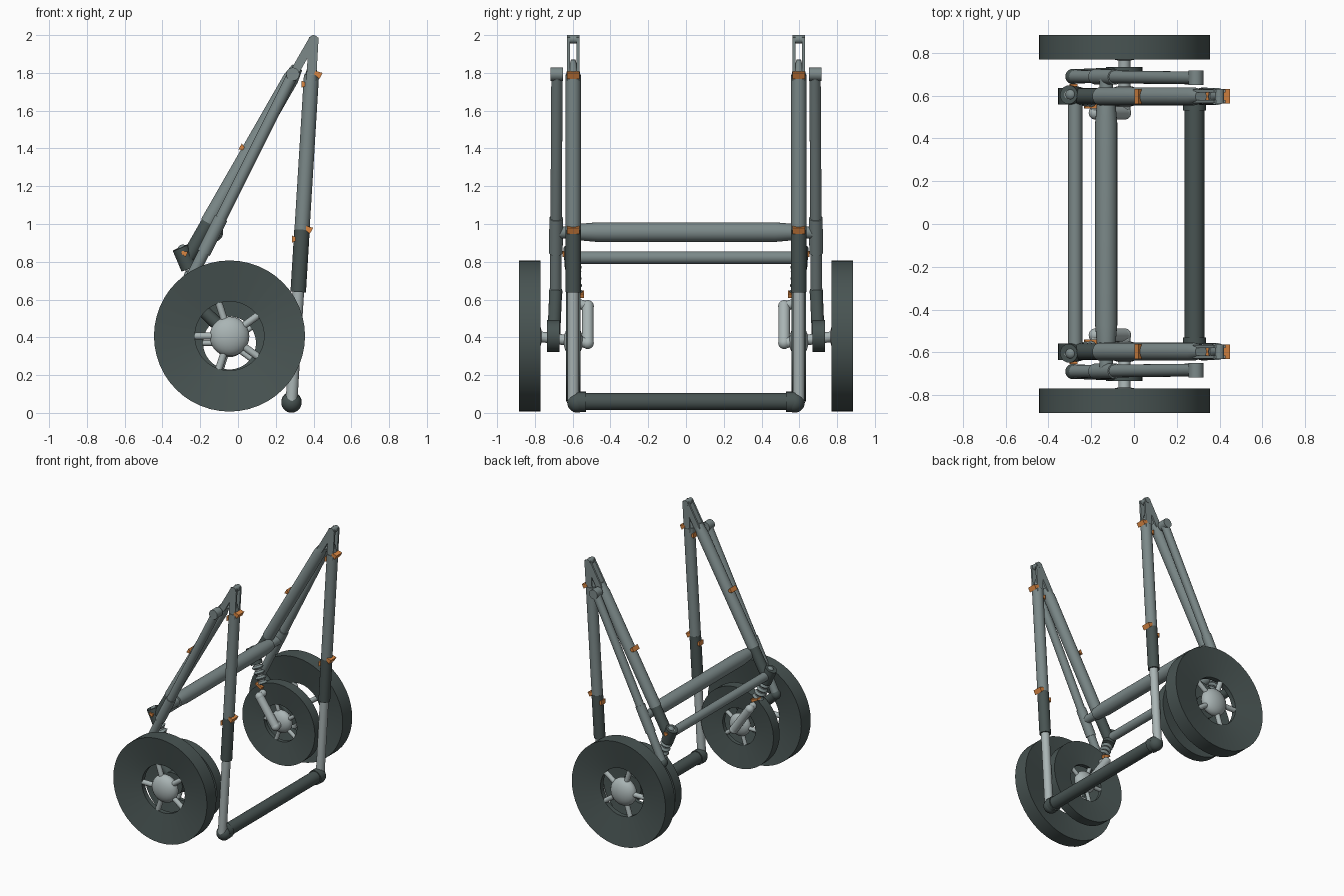
import bpy, bmesh, math
from mathutils import Vector, Matrix

if "Cube" in bpy.data.objects:
    bpy.data.objects.remove(bpy.data.objects["Cube"])


def material(name, rgb):
    m = bpy.data.materials.new(name)
    m.diffuse_color = (*rgb, 1)
    m.use_nodes = True
    m.node_tree.nodes["Principled BSDF"].inputs["Base Color"].default_value = m.diffuse_color
    return m


GREY = material("strut grey", (0.20, 0.25, 0.25))
DARK = material("dark grey", (0.065, 0.088, 0.085))
PALE = material("pale metal", (0.40, 0.46, 0.46))
ORANGE = material("orange clip", (0.70, 0.24, 0.055))


def finish(name, bm, mat, smooth=True):
    bmesh.ops.recalc_face_normals(bm, faces=bm.faces)
    me = bpy.data.meshes.new(name)
    bm.to_mesh(me)
    bm.free()
    me.materials.append(mat)
    ob = bpy.data.objects.new(name, me)
    bpy.context.collection.objects.link(ob)
    if smooth:
        bpy.context.view_layer.objects.active = ob
        bpy.ops.object.select_all(action='DESELECT')
        ob.select_set(True)
        bpy.ops.object.shade_smooth_by_angle(angle=math.radians(40))
    return ob


def tube(name, axis_pts, mat, n=24):
    """Lathe a capped tube along a straight axis: list of (point, radius)."""
    bm = bmesh.new()
    a, b = Vector(axis_pts[0][0]), Vector(axis_pts[-1][0])
    rot = (b - a).to_track_quat('Z', 'Y')
    rings = []
    for p, r in axis_pts:
        rings.append([bm.verts.new(Vector(p) + rot @ Vector(
            (r * math.cos(2 * math.pi * i / n), r * math.sin(2 * math.pi * i / n), 0)))
            for i in range(n)])
    for u, v in zip(rings, rings[1:]):
        for i in range(n):
            j = (i + 1) % n
            bm.faces.new((u[i], u[j], v[j], v[i]))
    bm.faces.new(rings[0])
    bm.faces.new(rings[-1])
    return finish(name, bm, mat)


def rod(name, a, b, r, mat, n=24):
    return tube(name, [(a, r), (b, r)], mat, n)


def ball(name, c, r, mat, flat=1.0):
    bm = bmesh.new()
    bmesh.ops.create_uvsphere(bm, u_segments=24, v_segments=14, radius=r)
    bm.transform(Matrix.Translation(c) @ Matrix.Diagonal((1, flat, 1, 1)))
    return finish(name, bm, mat)


def box(name, c, size, angle, mat, pinch=1.0):
    """Box turned about the y axis; pinch narrows its inner (-x) end."""
    bm = bmesh.new()
    for v in bmesh.ops.create_cube(bm)["verts"]:
        if v.co.x < 0:
            v.co.z *= pinch
    bm.transform(Matrix.Translation(c) @ Matrix.Rotation(angle, 4, 'Y')
                 @ Matrix.Diagonal((*size, 1)))
    return finish(name, bm, mat, False)


def clip(name, c, size, angle):
    return box(name, c, size, angle, ORANGE, 0.5)


def lerp(a, b, t):
    return Vector(a).lerp(Vector(b), t)


def wheel(name, c, R, half, hole, web):
    # Tread with a dished face on both sides and an open centre
    prof = [(R, -half), (R, half), (hole, web), (hole, -web)]
    bm = bmesh.new()
    n = 48
    rings = [[bm.verts.new((c[0] + r * math.cos(2 * math.pi * i / n), c[1] + y,
                            c[2] + r * math.sin(2 * math.pi * i / n))) for i in range(n)]
             for r, y in prof]
    for k in range(4):
        u, v = rings[k], rings[(k + 1) % 4]
        for i in range(n):
            j = (i + 1) % n
            bm.faces.new((u[i], u[j], v[j], v[i]))
    return finish(name, bm, DARK)


def spokes(name, c, length, r):
    for k in range(5):
        a = math.pi + k * math.tau / 5
        d = Vector((math.cos(a), 0, math.sin(a)))
        rod(name, c + d * 0.05, c + d * length, r, PALE, n=12)


HX, HZ = -0.045, 0.407   # outer wheel centre
IZ = 0.37                # inner wheel height
LY = 0.597               # leg plane

for s, side in ((-1, "front"), (1, "back")):
    def P(x, y, z):
        return Vector((x, s * y, z))

    def N(part):
        return side + "_" + part

    # Upright leg: pale piston, dark and grey sleeves
    foot, top = P(0.283, LY, 0.055), P(0.40, LY, 1.97)
    def leg(z):
        return lerp(foot, top, (z - 0.055) / 1.915)
    rod(N("leg_piston"), foot, leg(0.68), 0.031, PALE)
    rod(N("leg_lower_sleeve"), leg(0.64), leg(0.97), 0.041, DARK)
    rod(N("leg_upper_sleeve"), leg(0.97), leg(1.79), 0.040, GREY)
    tube(N("leg_tip"), [(leg(1.79), 0.034), (leg(1.87), 0.012)], GREY)
    ball(N("foot_joint"), P(0.283, 0.575, 0.055), 0.054, DARK)

    # Diagonal main strut
    low, high = P(-0.265, LY, 0.82), P(0.40, LY, 1.98)
    rod(N("main_strut_lower"), low, lerp(low, high, 0.18), 0.038, DARK)
    tube(N("main_strut_upper"), [(lerp(low, high, 0.16), 0.042),
                                 (lerp(low, high, 0.82), 0.042),
                                 (lerp(low, high, 0.87), 0.030)], GREY)

    # Forked tops of leg and strut, with the shared pin
    for dy in (-0.025, 0.025):
        off = Vector((0, dy, 0))
        box(N("leg_fork"), (leg(1.78) + top) / 2 + off, (0.052, 0.014, 0.23), 0.06, GREY)
        box(N("strut_fork"), lerp(low, high, 0.92) + off, (0.046, 0.014, 0.20),
            math.atan2(0.665, 1.16), GREY)
    rod(N("top_pin"), P(0.40, LY - 0.034, 1.978), P(0.40, LY + 0.034, 1.978), 0.022, GREY)

    # Outer side strut with sleeve and knob
    knob, end = P(0.29, 0.683, 1.79), P(-0.285, 0.69, 0.64)
    rod(N("side_strut"), knob, lerp(knob, end, 0.68), 0.030, GREY)
    rod(N("side_strut_sleeve"), lerp(knob, end, 0.66), lerp(knob, end, 0.82), 0.036, GREY)
    rod(N("side_strut_lower"), lerp(knob, end, 0.8), end, 0.030, GREY)
    rod(N("side_strut_knob"), P(0.29, 0.65, 1.793), P(0.29, 0.717, 1.793), 0.035, GREY)
    rod(N("sleeve_pin"), P(-0.13, 0.55, 0.955), P(-0.13, 0.69, 0.955), 0.032, GREY)

    # Shock absorber: socket, rod, coil rings, curved arm
    sock, base = P(-0.305, 0.605, 0.875), P(-0.18, 0.585, 0.58)
    rod(N("shock_socket"), sock, lerp(sock, base, 0.37), 0.044, DARK)
    ball(N("shock_cap"), sock + Vector((0.012, 0, -0.012)), 0.028, GREY)
    rod(N("shock_rod"), sock, base, 0.022, PALE)
    for k in range(4):
        t = 0.40 + 0.12 * k
        tube(N("shock_coil"), [(lerp(sock, base, t), 0.028), (lerp(sock, base, t + 0.045), 0.042),
                               (lerp(sock, base, t + 0.09), 0.028)], GREY)
    arm_top, arm_low = P(-0.18, 0.52, 0.565), P(HX, 0.52, 0.37)
    rod(N("shock_arm"), arm_top, arm_low, 0.031, PALE)
    ball(N("shock_arm_top"), arm_top, 0.032, PALE)
    ball(N("shock_arm_bottom"), arm_low, 0.032, PALE)
    rod(N("shock_arm_pin"), arm_top, base, 0.026, PALE)

    # Trailing arm, carrier and wheel axle
    rod(N("trailing_arm"), end, P(HX, 0.70, HZ), 0.034, DARK)
    ball(N("trailing_joint"), end, 0.036, DARK)
    rod(N("hub_carrier"), P(HX, 0.67, HZ), P(HX, 0.735, HZ), 0.085, DARK)
    rod(N("wheel_axle"), P(HX, 0.52, IZ), P(HX, 0.80, HZ), 0.028, PALE)

    # Large outer wheel with ball hub and spokes
    wheel(N("outer_wheel"), P(HX, 0.8275, HZ), 0.40, 0.0575, 0.183, 0.018)
    ball(N("outer_hub"), P(HX, 0.823, HZ - 0.002), 0.105, PALE, 0.58)
    spokes(N("outer_spoke"), P(HX, 0.8275, HZ), 0.186, 0.019)

    # Smaller inner wheel
    wheel(N("inner_wheel"), P(HX, 0.597, IZ), 0.31, 0.038, 0.14, 0.015)
    ball(N("inner_hub"), P(HX, 0.597, IZ + 0.01), 0.085, PALE, 0.6)
    spokes(N("inner_spoke"), P(HX, 0.597, IZ), 0.143, 0.015)

    # Orange clips on the leg, strut and socket
    for z in (1.785, 0.965):
        clip(N("leg_clip_outer"), leg(z) + Vector((0.034, 0, 0.008)),
             (0.038, 0.068, 0.036), 0.5)
        clip(N("leg_clip_inner"), leg(z - 0.045) + Vector((-0.037, 0, 0)),
             (0.024, 0.05, 0.036), math.pi)
    clip(N("strut_clip"), lerp(low, high, 0.485) + Vector((-0.037, 0, 0.022)),
         (0.022, 0.07, 0.036), math.pi + 0.53)
    clip(N("socket_clip"), P(-0.285, 0.648, 0.845), (0.03, 0.012, 0.03), 0.4)
    clip(N("shock_clip"), P(-0.205, 0.56, 0.63), (0.06, 0.04, 0.024), 0.4)

    # Collars at the ends of the foot bar
    rod(N("foot_bar_collar"), P(0.283, 0.53, 0.058), P(0.283, 0.58, 0.058), 0.054, DARK)

# Cross bars joining both sides
rod("foot_bar", (0.283, -0.56, 0.06), (0.283, 0.56, 0.06), 0.046, DARK)
rod("rear_cross_rod", (-0.275, -0.58, 0.822), (-0.275, 0.58, 0.822), 0.033, GREY)
tube("main_cross_bar", [((-0.13, y, 0.957), r) for y, r in
                        ((-0.57, 0.043), (-0.47, 0.052), (0.47, 0.052), (0.57, 0.043))], GREY)
